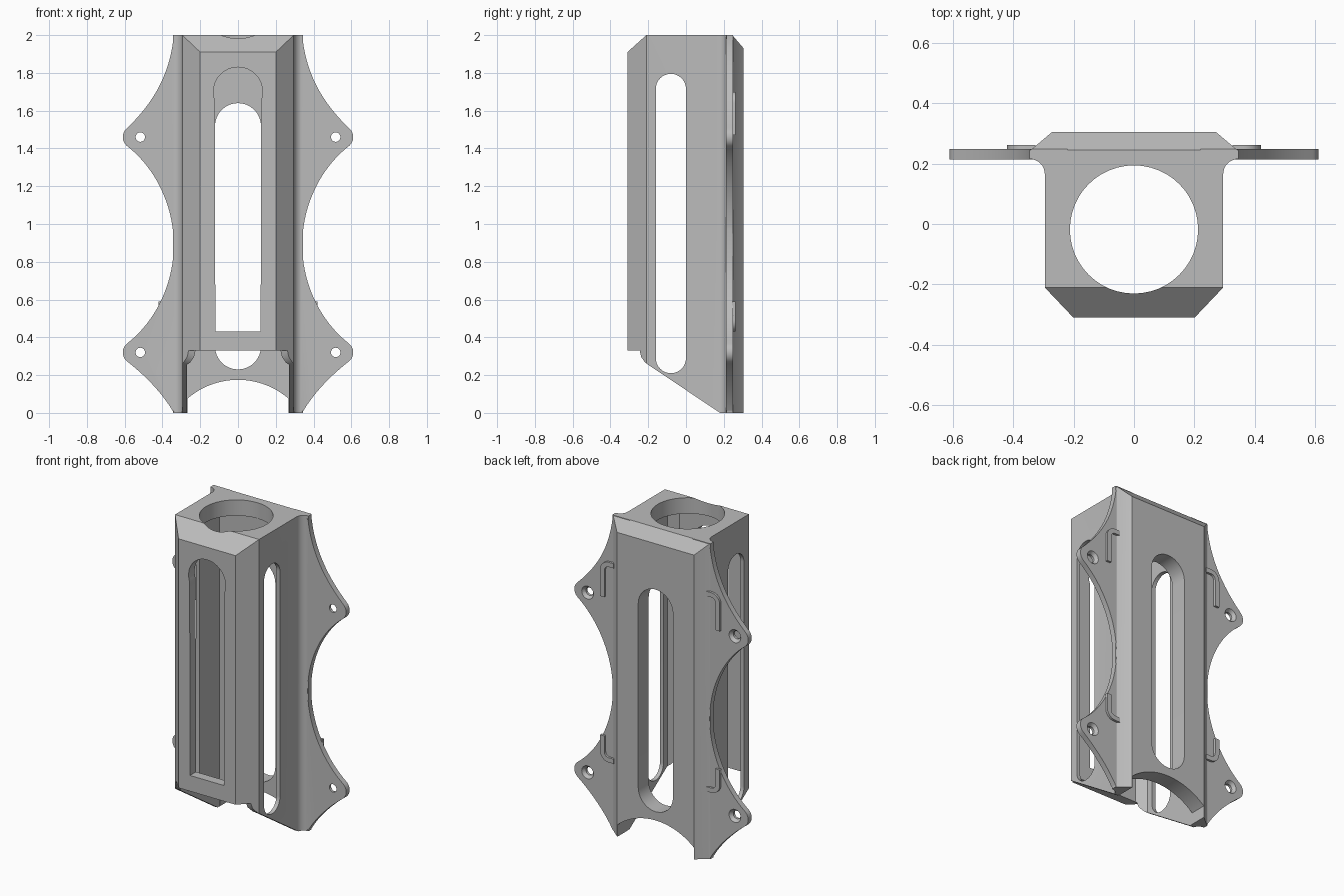
import bpy
import bmesh
from math import sin, cos, pi, radians
from mathutils import Vector
from mathutils.geometry import interpolate_bezier

if "Cube" in bpy.data.objects:
    bpy.data.objects.remove(bpy.data.objects["Cube"], do_unlink=True)

grey = bpy.data.materials.new("plain_grey")
grey.use_nodes = True
grey.diffuse_color = (0.5, 0.5, 0.5, 1)
grey.node_tree.nodes["Principled BSDF"].inputs["Base Color"].default_value = (0.5, 0.5, 0.5, 1)

PLACE = {"x": lambda u, v, w: (w, u, v),
         "y": lambda u, v, w: (u, w, v),
         "z": lambda u, v, w: (u, v, w)}


def prism(name, pts, axis, a, b, bevel=None):
    """Extrude a 2D outline along an axis from a to b."""
    bm = bmesh.new()
    put = PLACE[axis]
    low = [bm.verts.new(put(u, v, a)) for u, v in pts]
    high = [bm.verts.new(put(u, v, b)) for u, v in pts]
    bm.faces.new(low)
    bm.faces.new(high)
    n = len(pts)
    for i in range(n):
        j = (i + 1) % n
        bm.faces.new((low[i], low[j], high[j], high[i]))
    if bevel:
        rim = [e for e in bm.edges if all(v in low and abs(v.co.x) > 0.3 for v in e.verts)]
        bmesh.ops.bevel(bm, geom=rim, offset=bevel, segments=1, affect="EDGES")
    bmesh.ops.recalc_face_normals(bm, faces=bm.faces)
    mesh = bpy.data.meshes.new(name)
    bm.to_mesh(mesh)
    bm.free()
    mesh.materials.append(grey)
    obj = bpy.data.objects.new(name, mesh)
    bpy.context.collection.objects.link(obj)
    return obj


def arc(cx, cy, r, start, end, steps=16):
    angles = [radians(start + (end - start) * i / steps) for i in range(steps + 1)]
    return [(cx + r * cos(t), cy + r * sin(t)) for t in angles]


def stadium(cx, low, high, r):
    return arc(cx, high - r, r, 0, 180) + arc(cx, low + r, r, 180, 360)


def circle(cx, cy, r, n=48):
    return arc(cx, cy, r, 0, 360 - 360 / n, n - 1)


def curve(*pts):
    return [(p.x, p.y) for p in interpolate_bezier(*[Vector(p) for p in pts], 20)]


def mirrored(half):
    """Close a half outline with its reflection in x."""
    return half + [(-x, y) for x, y in reversed(half)]


def combine(obj, tool, operation="DIFFERENCE"):
    mod = obj.modifiers.new("combine", "BOOLEAN")
    mod.operation = operation
    mod.solver = "EXACT"
    mod.object = tool
    bpy.context.view_layer.objects.active = obj
    bpy.ops.object.modifier_apply(modifier=mod.name)
    bpy.data.objects.remove(tool, do_unlink=True)


# Outer body: chamfered front, fillets into the flange, chamfered back plate
fillet = arc(0.345, 0.165, 0.05, 180, 90, 8)
body = prism("bracket_body", mirrored(
    [(0.2, -0.31), (0.295, -0.21)] + fillet + [(0.345, 0.245), (0.335, 0.25), (0.27, 0.305)]),
    "z", 0, 2)

# Sloping top edges and stepped, sloping underside
combine(body, prism("back_slope", [(0.235, 2.012), (0.325, 1.907), (0.4, 2.1)], "x", -1, 1))
combine(body, prism("front_slope", [(-0.2, 2.009), (-0.33, 1.892), (-0.4, 2.1)], "x", -1, 1))
combine(body, prism("underside", [(-0.4, -0.1), (-0.4, 0.33), (-0.245, 0.33), (-0.237, 0.295),
                                  (-0.215, 0.265), (0.18, 0), (0.18, -0.1)], "x", -1, 1))

# Mounting ears with concave edges and rounded tips
EARS = (1.46, 0.32)
ear = ([(0.22, 2)]
       + curve((0.34, 2), (0.36, 1.78), (0.46, 1.63), (0.589, 1.506))
       + arc(0.55, 1.46, 0.06, 45, -45)
       + curve((0.589, 1.414), (0.44, 1.3), (0.34, 1.1), (0.34, 0.89))[:-1]
       + curve((0.34, 0.89), (0.34, 0.68), (0.44, 0.48), (0.589, 0.366))
       + arc(0.55, 0.32, 0.06, 45, -45)
       + curve((0.589, 0.274), (0.48, 0.19), (0.39, 0.09), (0.34, 0))
       + [(0.22, 0)])
for side in (-1, 1):
    combine(body, prism("ear", [(side * x, z) for x, z in ear], "y", 0.213, 0.248, 0.012), "UNION")

# Inner cavity and round opening in the top
combine(body, prism("cavity", mirrored([(0.22, -0.25), (0.27, -0.2), (0.27, 0.2)]), "z", -0.1, 1.9))
combine(body, prism("top_opening", circle(0, -0.018, 0.212), "z", 1.8, 2.1))

# Slots through the front, back and side walls
combine(body, prism("front_slot", [(-0.12, 0.43), (0.12, 0.43)] + arc(0, 1.7, 0.13, -20, 200, 28),
                    "y", -0.5, -0.1))
combine(body, prism("back_slot", stadium(0, 0.23, 1.64, 0.122), "y", 0.1, 0.5))
combine(body, prism("side_slots", stadium(-0.08, 0.21, 1.795, 0.08), "x", -0.5, 0.5))

# Arched lower edge of the back plate
arch = [p for p in arc(0, -0.235, 0.41, 0, 180, 60) if abs(p[0]) < 0.266]
combine(body, prism("back_arch", [(0.268, -0.1), (0.268, 0.075)] + arch
                    + [(-0.268, 0.075), (-0.268, -0.1)], "y", 0.1, 0.5))

# Screw holes, countersunk from behind
for side in (-1, 1):
    for z in EARS:
        combine(body, prism("hole", circle(side * 0.517, z, 0.025, 24), "y", 0.1, 0.4))
        bpy.ops.mesh.primitive_cone_add(vertices=24, radius1=0.045, radius2=0.024, depth=0.025,
                                        location=(side * 0.517, 0.24, z), rotation=(pi / 2, 0, 0))
        combine(body, bpy.context.object)


# Hooked ribs on the back of the ears
def rib(name, side, tip, end, turn):
    corner = end - turn * 0.06
    outline = ([(0.42, 0)] + arc(0.36, 0, 0.06, 0, 90, 8) + [(0.325, 0.06), (0.325, 0.03)]
               + arc(0.36, 0, 0.03, 90, 0, 8))
    pts = [(side * x, corner + turn * z) for x, z in outline[1:]]
    pts += [(side * 0.39, tip), (side * 0.42, tip)]
    return prism(name, pts, "y", 0.243, 0.262)


parts = [body]
for side, label in ((-1, "right"), (1, "left")):
    parts.append(rib("upper_rib_" + label, side, 1.47, 1.7, 1))
    parts.append(rib("lower_rib_" + label, side, 0.59, 0.43, -1))

# Smooth curved walls, keep hard edges
bpy.ops.object.select_all(action="DESELECT")
for part in parts:
    part.select_set(True)
bpy.context.view_layer.objects.active = body
bpy.ops.object.shade_smooth_by_angle(angle=radians(30))
